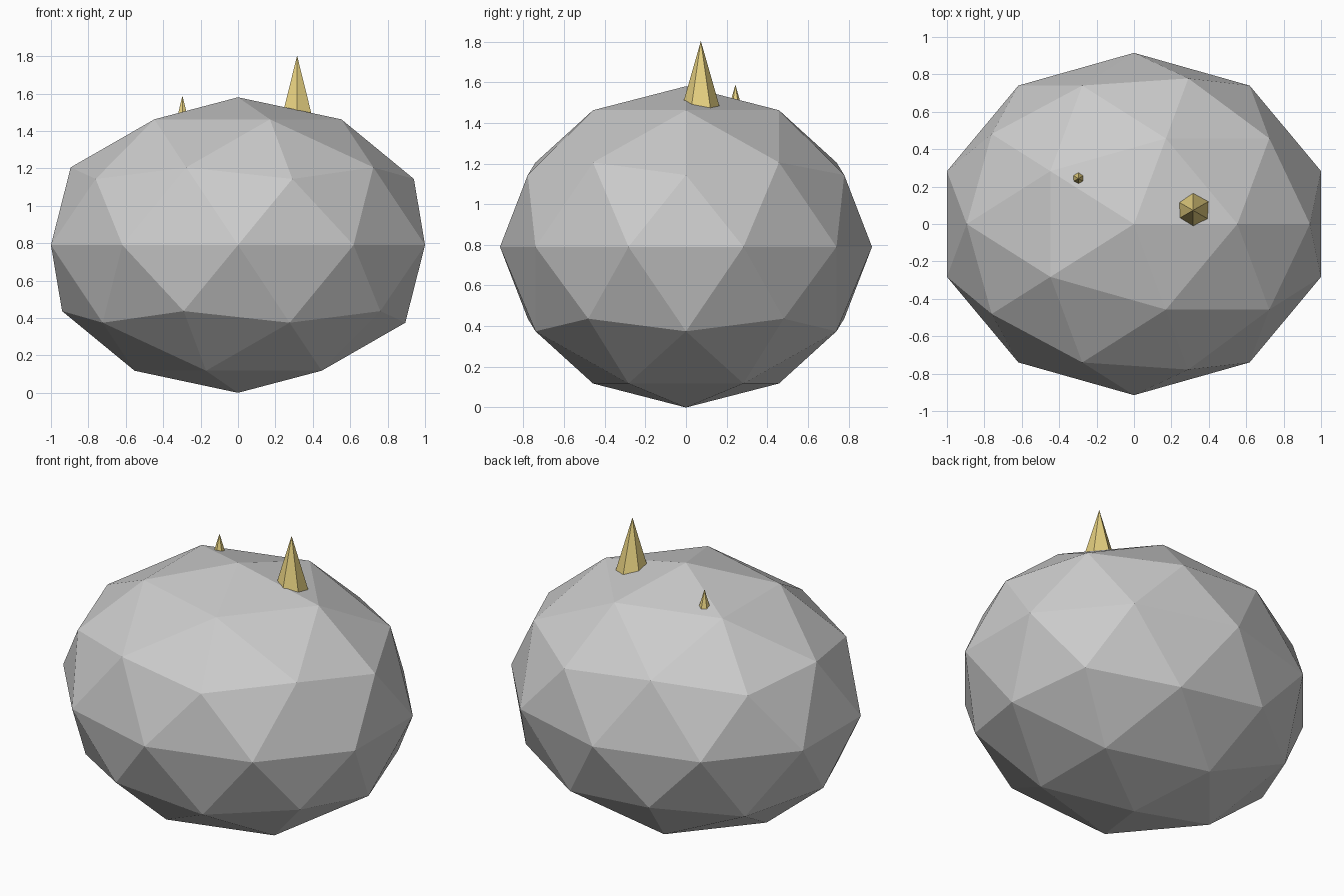
import bpy

if "Cube" in bpy.data.objects:
    bpy.data.objects.remove(bpy.data.objects["Cube"])

# Boulder body: flattened low-poly icosphere
RX, RY, RZ = 1.0515, 0.915, 0.79
bpy.ops.mesh.primitive_ico_sphere_add(subdivisions=2, radius=1, location=(0, 0, RZ))
body = bpy.context.object
body.name = "body"
body.scale = (RX, RY, RZ)
bpy.ops.object.transform_apply(location=False, rotation=False, scale=True)

gold = bpy.data.materials.new("gold")
gold.diffuse_color = (0.80, 0.64, 0.22, 1)
gold.use_nodes = True
gold.node_tree.nodes["Principled BSDF"].inputs["Base Color"].default_value = gold.diffuse_color


def spike(name, x, y, tip_z, height, slope=0.285):
    """Six-sided cone with its base sunk into the body."""
    bpy.ops.mesh.primitive_cone_add(vertices=6, radius1=height * slope, radius2=0,
                                    depth=height, location=(x, y, tip_z - height / 2))
    obj = bpy.context.object
    obj.name = name
    obj.data.materials.append(gold)


# Spikes on top
spike("large_spike", 0.316, 0.073, 1.803, 0.35)
spike("small_spike", -0.297, 0.243, 1.588, 0.12)
